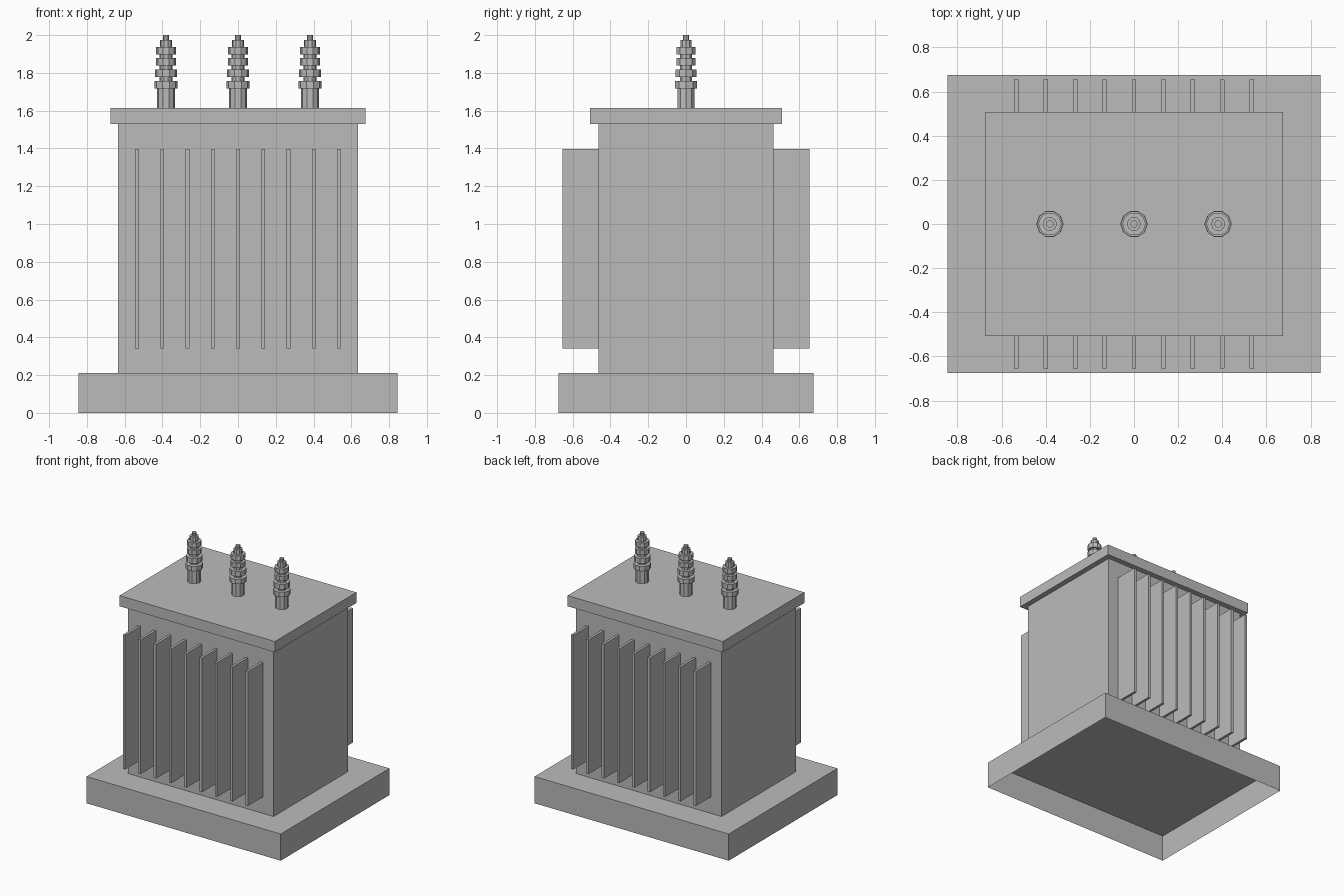
import bpy, bmesh, math
from mathutils import Matrix, Vector

if "Cube" in bpy.data.objects:
    bpy.data.objects.remove(bpy.data.objects["Cube"])

grey = bpy.data.materials.new("light grey")
grey.diffuse_color = (0.5, 0.5, 0.5, 1)
grey.use_nodes = True
grey.node_tree.nodes["Principled BSDF"].inputs["Base Color"].default_value = grey.diffuse_color


def finish(bm, name):
    mesh = bpy.data.meshes.new(name)
    bm.to_mesh(mesh)
    bm.free()
    mesh.materials.append(grey)
    obj = bpy.data.objects.new(name, mesh)
    bpy.context.collection.objects.link(obj)
    return obj


def box(name, x0, x1, y0, y1, z0, z1, open_bottom=False):
    bm = bmesh.new()
    size = Matrix.Diagonal((x1 - x0, y1 - y0, z1 - z0, 1))
    mid = Matrix.Translation(((x0 + x1) / 2, (y0 + y1) / 2, (z0 + z1) / 2))
    bmesh.ops.create_cube(bm, size=1, matrix=mid @ size)
    if open_bottom:
        bm.normal_update()
        bottom = [f for f in bm.faces if f.normal.z < -0.5]
        bmesh.ops.delete(bm, geom=bottom, context='FACES')
    return finish(bm, name)


# Plinth (hollow underneath), tank and lid
box("plinth", -0.845, 0.845, -0.676, 0.676, 0, 0.21, open_bottom=True)
box("tank", -0.634, 0.634, -0.464, 0.464, 0.21, 1.53, open_bottom=True)
box("lid", -0.676, 0.676, -0.507, 0.507, 1.53, 1.614)

# Cooling fins on front and back
for side, label in ((-1, "front"), (1, "back")):
    for i in range(9):
        x = (i - 4) * 0.1335
        y0, y1 = sorted((side * 0.46, side * 0.654))
        box(f"{label}_fin_{i + 1}", x - 0.01, x + 0.01, y0, y1, 0.342, 1.398)

# Insulators: stacked ten-sided drums (radius, bottom, top)
DRUMS = [(0.048, 1.61, 1.72), (0.062, 1.718, 1.757), (0.034, 1.75, 1.91),
         (0.059, 1.777, 1.818), (0.053, 1.84, 1.878), (0.053, 1.898, 1.936),
         (0.032, 1.93, 1.974), (0.017, 1.97, 2.0)]
for n, x in enumerate((-0.381, 0, 0.381)):
    bm = bmesh.new()
    for r, z0, z1 in DRUMS:
        rings = [[bm.verts.new((x + r * math.cos(math.tau * k / 10),
                                r * math.sin(math.tau * k / 10), z))
                  for k in range(10)] for z in (z0, z1)]
        bm.faces.new(rings[0][::-1])
        bm.faces.new(rings[1])
        for k in range(10):
            j = (k + 1) % 10
            bm.faces.new((rings[0][k], rings[0][j], rings[1][j], rings[1][k]))
    finish(bm, f"insulator_{n + 1}")
